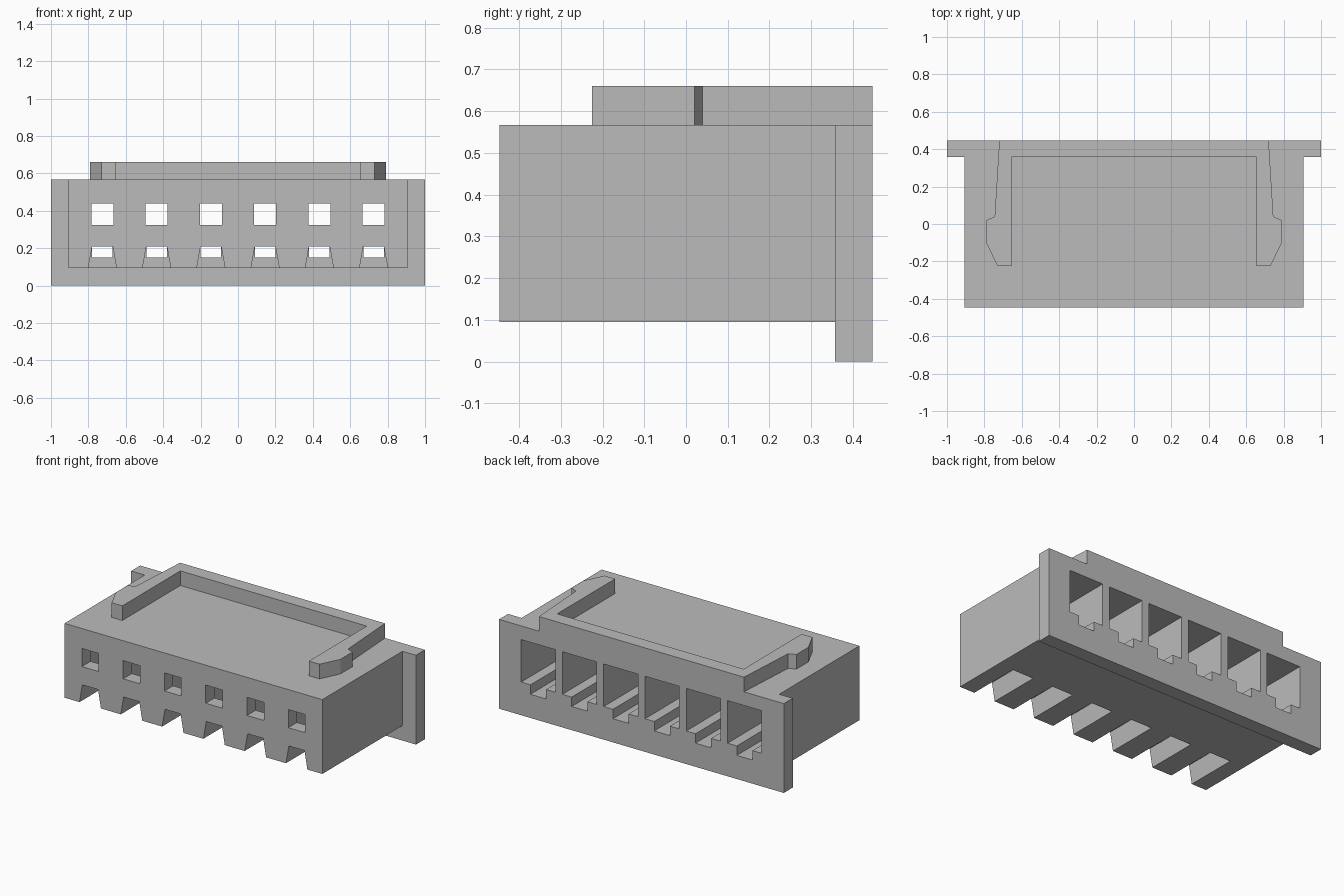
import bpy, bmesh

if "Cube" in bpy.data.objects:
    bpy.data.objects.remove(bpy.data.objects["Cube"])

GREY = (0.5, 0.5, 0.5, 1)
plastic = bpy.data.materials.new("grey plastic")
plastic.use_nodes = True
plastic.diffuse_color = GREY
plastic.node_tree.nodes["Principled BSDF"].inputs["Base Color"].default_value = GREY

PITCH = 0.29
WAYS = [(i - 2.5) * PITCH for i in range(6)]
BACK, FRONT = 0.447, -0.447
TOP, FLOOR = 0.567, 0.095


def prism(bm, points, offset):
    """Extrude a closed outline of 3D points along an offset."""
    face = bm.faces.new([bm.verts.new(p) for p in points])
    moved = bmesh.ops.extrude_face_region(bm, geom=[face])["geom"]
    verts = [v for v in moved if isinstance(v, bmesh.types.BMVert)]
    bmesh.ops.translate(bm, verts=verts, vec=offset)


def finish(bm, name):
    bmesh.ops.recalc_face_normals(bm, faces=bm.faces)
    mesh = bpy.data.meshes.new(name)
    bm.to_mesh(mesh)
    bm.free()
    mesh.materials.append(plastic)
    obj = bpy.data.objects.new(name, mesh)
    bpy.context.collection.objects.link(obj)
    return obj


def section_object(name, section, y0, y1, centres=(0,)):
    """Extrude an x-z section along y at each centre."""
    bm = bmesh.new()
    for c in centres:
        prism(bm, [(c + x, y0, z) for x, z in section], (0, y1 - y0, 0))
    return finish(bm, name)


def rect(half, z0, z1):
    return [(-half, z0), (half, z0), (half, z1), (-half, z1)]


def combine(target, other, operation):
    mod = target.modifiers.new(operation, "BOOLEAN")
    mod.operation, mod.solver, mod.object = operation, "EXACT", other
    bpy.context.view_layer.objects.active = target
    bpy.ops.object.modifier_apply(modifier=mod.name)
    bpy.data.objects.remove(other)


# Housing block with a wider plate at the back
housing = section_object("housing", rect(0.905, FLOOR, TOP), FRONT, 0.40)
plate = section_object("back_plate", rect(1.0, 0, TOP), 0.357, BACK)
combine(housing, plate, "UNION")

# Terminal cavities, open at the back, each with a groove in its floor
cavities = section_object("cavities", rect(0.12, 0.21, 0.48), -0.36, 0.6, WAYS)
combine(housing, cavities, "DIFFERENCE")
grooves = section_object("grooves", rect(0.055, 0.15, 0.3), -0.35, 0.6, WAYS)
combine(housing, grooves, "DIFFERENCE")

# Tapered slots under the front edge
taper = [(-0.083, 0.05), (0.083, 0.05), (0.055, 0.21), (-0.055, 0.21)]
slots = section_object("slots", taper, -0.6, -0.11, WAYS)
combine(housing, slots, "DIFFERENCE")

# Square pin holes through the front wall
holes = section_object("pin_holes", rect(0.059, 0.325, 0.44), -0.6, -0.2, WAYS)
combine(housing, holes, "DIFFERENCE")

# Raised U-shaped rim with hooked arms on the top
half_rim = [(0.72, BACK), (0.745, 0.04), (0.79, 0.02), (0.79, -0.10),
            (0.73, -0.225), (0.655, -0.225), (0.655, 0.357)]
outline = half_rim + [(-x, y) for x, y in reversed(half_rim)]
bm = bmesh.new()
prism(bm, [(x, y, TOP) for x, y in outline], (0, 0, 0.093))
finish(bm, "top_rim")
